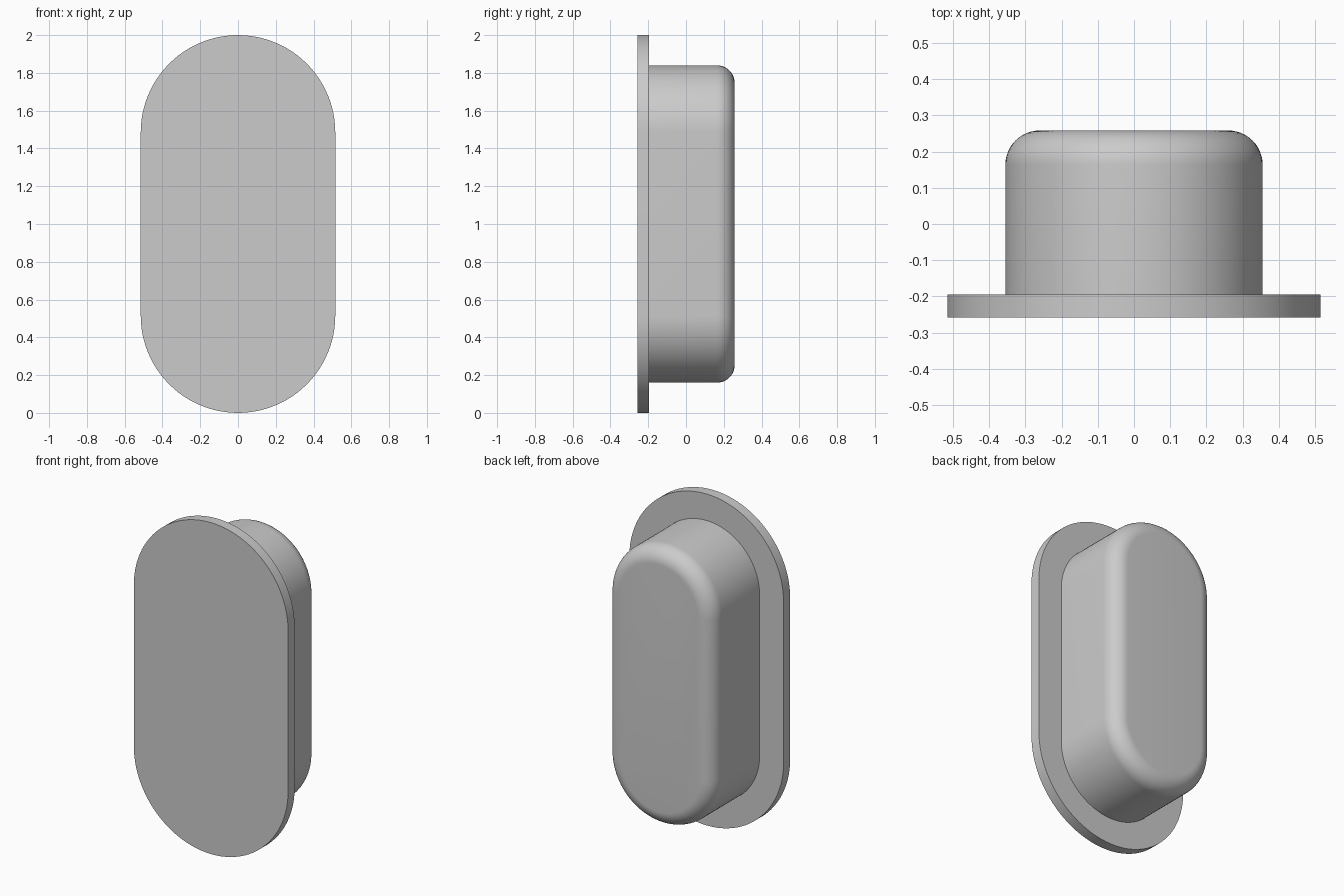
import bpy
import bmesh
from math import sin, cos, pi

cube = bpy.data.objects.get("Cube")
if cube:
    bpy.data.objects.remove(cube, do_unlink=True)

STRAIGHT = 0.485      # half length of the straight sides
CENTRE_Z = 1.0
ARC_STEPS = 48

grey = bpy.data.materials.new("plain grey")
grey.use_nodes = True
colour = (0.6, 0.6, 0.6, 1)
grey.diffuse_color = colour
grey.node_tree.nodes["Principled BSDF"].inputs["Base Color"].default_value = colour


def stadium(radius):
    """Upright rounded-end outline as (x, z) pairs."""
    points = []
    for side in (1, -1):
        for i in range(ARC_STEPS + 1):
            a = pi * i / ARC_STEPS
            points.append((side * radius * cos(a),
                           CENTRE_Z + side * (STRAIGHT + radius * sin(a))))
    return points


def loft(name, profile):
    """Skin stadium rings through (radius, y) steps and cap both ends."""
    bm = bmesh.new()
    rings = [[bm.verts.new((x, y, z)) for x, z in stadium(r)] for r, y in profile]
    for low, high in zip(rings, rings[1:]):
        for i in range(len(low)):
            j = (i + 1) % len(low)
            bm.faces.new((low[i], low[j], high[j], high[i]))
    bm.faces.new(rings[0])
    bm.faces.new(rings[-1])
    bmesh.ops.recalc_face_normals(bm, faces=bm.faces)
    mesh = bpy.data.meshes.new(name)
    bm.to_mesh(mesh)
    bm.free()
    mesh.materials.append(grey)
    obj = bpy.data.objects.new(name, mesh)
    bpy.context.collection.objects.link(obj)
    bpy.ops.object.select_all(action="DESELECT")
    obj.select_set(True)
    bpy.context.view_layer.objects.active = obj
    bpy.ops.object.shade_smooth_by_angle(angle=pi / 6)
    return obj


# Flat front flange
loft("flange", [(0.515, -0.258), (0.515, -0.195)])

# Body behind it, with a rounded rear edge
RADIUS, BACK, FILLET = 0.355, 0.258, 0.095
rounded = [(RADIUS - FILLET + FILLET * cos(a), BACK - FILLET + FILLET * sin(a))
           for a in (pi / 2 * i / 12 for i in range(13))]
loft("body", [(RADIUS, -0.195)] + rounded)
